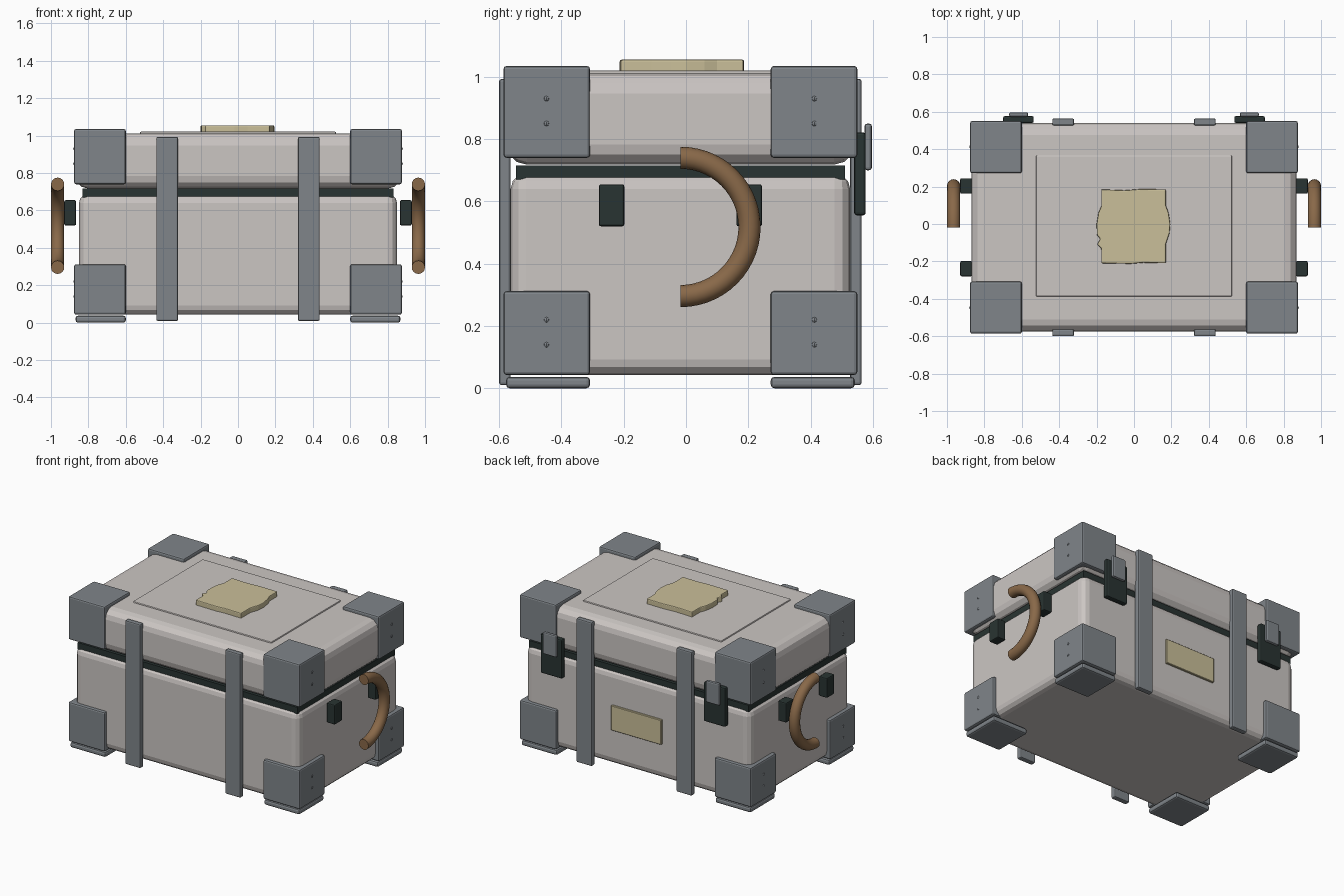
import bpy, bmesh, math
from mathutils import Vector

if "Cube" in bpy.data.objects:
    bpy.data.objects.remove(bpy.data.objects["Cube"])

CY = -0.018  # depth centre of the chest


def material(name, rgb):
    m = bpy.data.materials.new(name)
    m.diffuse_color = (*rgb, 1)
    m.use_nodes = True
    m.node_tree.nodes["Principled BSDF"].inputs["Base Color"].default_value = m.diffuse_color
    return m


SHELL = material("warm grey shell", (0.60, 0.565, 0.545))
METAL = material("steel grey", (0.215, 0.235, 0.255))
DARK = material("dark rubber", (0.022, 0.034, 0.032))
WOOD = material("brown handle", (0.25, 0.14, 0.066))
BRASS = material("pale brass", (0.59, 0.52, 0.32))


def finish(bm, name, mat, bevel=0, segments=2):
    bmesh.ops.recalc_face_normals(bm, faces=bm.faces)
    me = bpy.data.meshes.new(name)
    bm.to_mesh(me)
    bm.free()
    me.materials.append(mat)
    ob = bpy.data.objects.new(name, me)
    bpy.context.collection.objects.link(ob)
    if bevel:
        mod = ob.modifiers.new("bevel", "BEVEL")
        mod.width = bevel
        mod.segments = segments
        mod.limit_method = 'ANGLE'
    return ob


def box(name, mat, x, y, z, bevel=0, segments=2):
    """Box from (min, max) pairs along each axis."""
    bm = bmesh.new()
    bmesh.ops.create_cube(bm, size=1)
    lo = Vector((x[0], y[0], z[0]))
    hi = Vector((x[1], y[1], z[1]))
    for v in bm.verts:
        v.co = Vector([(lo[i] + hi[i]) / 2 + v.co[i] * (hi[i] - lo[i]) for i in range(3)])
    return finish(bm, name, mat, bevel, segments)


def span(side, a, b):
    """Mirror a range to the given side, sorted."""
    return tuple(sorted((side * a, side * b)))


def yspan(side, a, b):
    return tuple(v + CY for v in span(side, a, b))


# Main shells and the seal between them
box("body", SHELL, (-0.85, 0.85), yspan(1, -0.545, 0.545), (0.043, 0.69), 0.05, 3)
box("lid", SHELL, (-0.87, 0.87), yspan(1, -0.558, 0.558), (0.718, 1.012), 0.065, 3)
box("seal", DARK, (-0.832, 0.832), yspan(1, -0.528, 0.528), (0.67, 0.716))
box("lid_panel", SHELL, (-0.524, 0.524), (-0.388, 0.367), (1.0, 1.021), 0.006)

# Corner guards, feet and rivets
for sx in (-1, 1):
    for sy in (-1, 1):
        cx, cy = span(sx, 0.60, 0.876), yspan(sy, 0.29, 0.568)
        box("lower_corner", METAL, cx, cy, (0.043, 0.312), 0.01)
        box("upper_corner", METAL, cx, cy, (0.74, 1.035), 0.01)
        box("foot", METAL, span(sx, 0.60, 0.868), yspan(sy, 0.29, 0.56), (0.0, 0.037), 0.012)
        for z in (0.14, 0.22, 0.85, 0.93):
            bm = bmesh.new()
            bmesh.ops.create_uvsphere(bm, u_segments=8, v_segments=6, radius=0.01)
            bmesh.ops.translate(bm, verts=bm.verts, vec=(sx * 0.871, CY + sy * 0.43, z))
            finish(bm, "rivet", METAL)

# Vertical straps on front and back
for sx in (-1, 1):
    for sy in (-1, 1):
        box("strap", METAL, span(sx, 0.32, 0.437), yspan(sy, 0.545, 0.582), (0.01, 0.993), 0.008)

# Latches on the back
for sx in (-1, 1):
    box("latch_plate", DARK, span(sx, 0.536, 0.70), (0.54, 0.577), (0.555, 0.822), 0.009)
    box("latch_lever", METAL, span(sx, 0.566, 0.668), (0.573, 0.597), (0.70, 0.85), 0.009)

# Label plate on the back
box("label_plate", BRASS, (-0.19, 0.19), (0.52, 0.541), (0.285, 0.455), 0.003, 1)


# Half-ring handles and their brackets
def handle(side, steps=28, sides=16, major=0.222, minor=0.0355):
    bm = bmesh.new()
    rings = []
    for i in range(steps + 1):
        a = -math.pi / 2 + math.pi * i / steps
        ring = []
        for j in range(sides):
            b = 2 * math.pi * j / sides
            r = major + minor * math.cos(b)
            ring.append(bm.verts.new((side * 0.9645 + minor * math.sin(b),
                                      CY + r * math.cos(a), 0.518 + r * math.sin(a))))
        rings.append(ring)
    for r0, r1 in zip(rings, rings[1:]):
        for j in range(sides):
            k = (j + 1) % sides
            bm.faces.new((r0[j], r0[k], r1[k], r1[j]))
    bm.faces.new(rings[0])
    bm.faces.new(rings[-1])
    ob = finish(bm, "handle", WOOD)
    bpy.ops.object.select_all(action='DESELECT')
    ob.select_set(True)
    bpy.context.view_layer.objects.active = ob
    bpy.ops.object.shade_smooth_by_angle(angle=math.radians(40))


for sx in (-1, 1):
    handle(sx)
    for sy in (-1, 1):
        box("handle_bracket", DARK, span(sx, 0.866, 0.929), yspan(sy, 0.18, 0.262), (0.52, 0.655), 0.007)

# Worn emblem plate on the lid
outline = [(-.175, .185), (-.05, .18), (.04, .187), (.17, .185), (.17, .10), (.185, .06),
           (.194, 0), (.19, -.05), (.17, -.11), (.17, -.21), (.05, -.207), (-.02, -.213),
           (-.175, -.21), (-.175, -.13), (-.198, -.11), (-.18, -.08), (-.198, -.06),
           (-.2, 0), (-.19, .06), (-.175, .095)]
bm = bmesh.new()
face = bm.faces.new([bm.verts.new((x, y, 1.015)) for x, y in outline])
top = bmesh.ops.extrude_face_region(bm, geom=[face])["geom"]
bmesh.ops.translate(bm, vec=(0, 0, 0.04), verts=[g for g in top if isinstance(g, bmesh.types.BMVert)])
finish(bm, "emblem_plate", BRASS, 0.006, 2)
